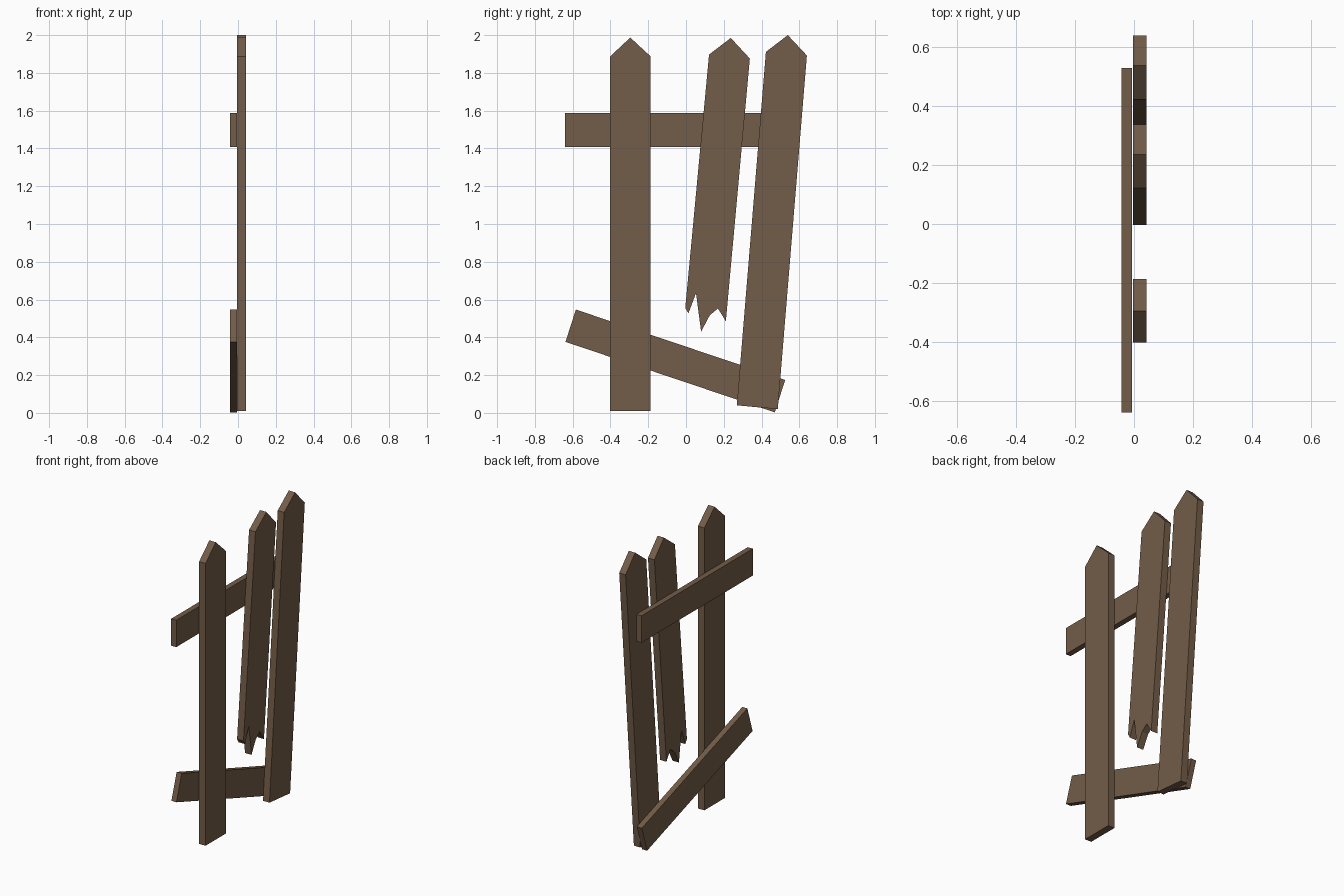
import bpy, bmesh

if "Cube" in bpy.data.objects:
    bpy.data.objects.remove(bpy.data.objects["Cube"])

wood = bpy.data.materials.new("weathered_wood")
wood.diffuse_color = (0.17, 0.107, 0.065, 1)
wood.use_nodes = True
wood.node_tree.nodes["Principled BSDF"].inputs["Base Color"].default_value = wood.diffuse_color


def board(name, outline, x0, x1):
    """Extrude a (y, z) outline from x0 to x1 into a plank."""
    bm = bmesh.new()
    face = bm.faces.new([bm.verts.new((x0, y, z)) for y, z in outline])
    ext = bmesh.ops.extrude_face_region(bm, geom=[face])
    verts = [v for v in ext["geom"] if isinstance(v, bmesh.types.BMVert)]
    bmesh.ops.translate(bm, verts=verts, vec=(x1 - x0, 0, 0))
    bmesh.ops.recalc_face_normals(bm, faces=bm.faces)
    mesh = bpy.data.meshes.new(name)
    bm.to_mesh(mesh)
    bm.free()
    mesh.materials.append(wood)
    obj = bpy.data.objects.new(name, mesh)
    bpy.context.collection.objects.link(obj)


PICKET = (-0.004, 0.043)
RAIL = (-0.043, -0.006)

# Pointed pickets: upright, broken with a splintered end, leaning
board("upright_picket", [(-0.402, 0.01), (-0.187, 0.01), (-0.187, 1.887),
                         (-0.295, 1.987), (-0.402, 1.887)], *PICKET)
board("broken_picket", [(0.122, 1.897), (-0.004, 0.555), (0.013, 0.527),
                        (0.053, 0.634), (0.08, 0.43), (0.126, 0.517),
                        (0.169, 0.553), (0.211, 0.485), (0.338, 1.876),
                        (0.237, 1.985)], *PICKET)
board("leaning_picket", [(0.269, 0.04), (0.486, 0.02), (0.64, 1.892),
                         (0.539, 2.0), (0.423, 1.911)], *PICKET)

# Rails: level top one, fallen bottom one
board("top_rail", [(-0.64, 1.408), (0.53, 1.408),
                   (0.53, 1.587), (-0.64, 1.587)], *RAIL)
board("fallen_bottom_rail", [(-0.638, 0.376), (0.47, 0.003),
                             (0.525, 0.174), (-0.583, 0.547)], *RAIL)
